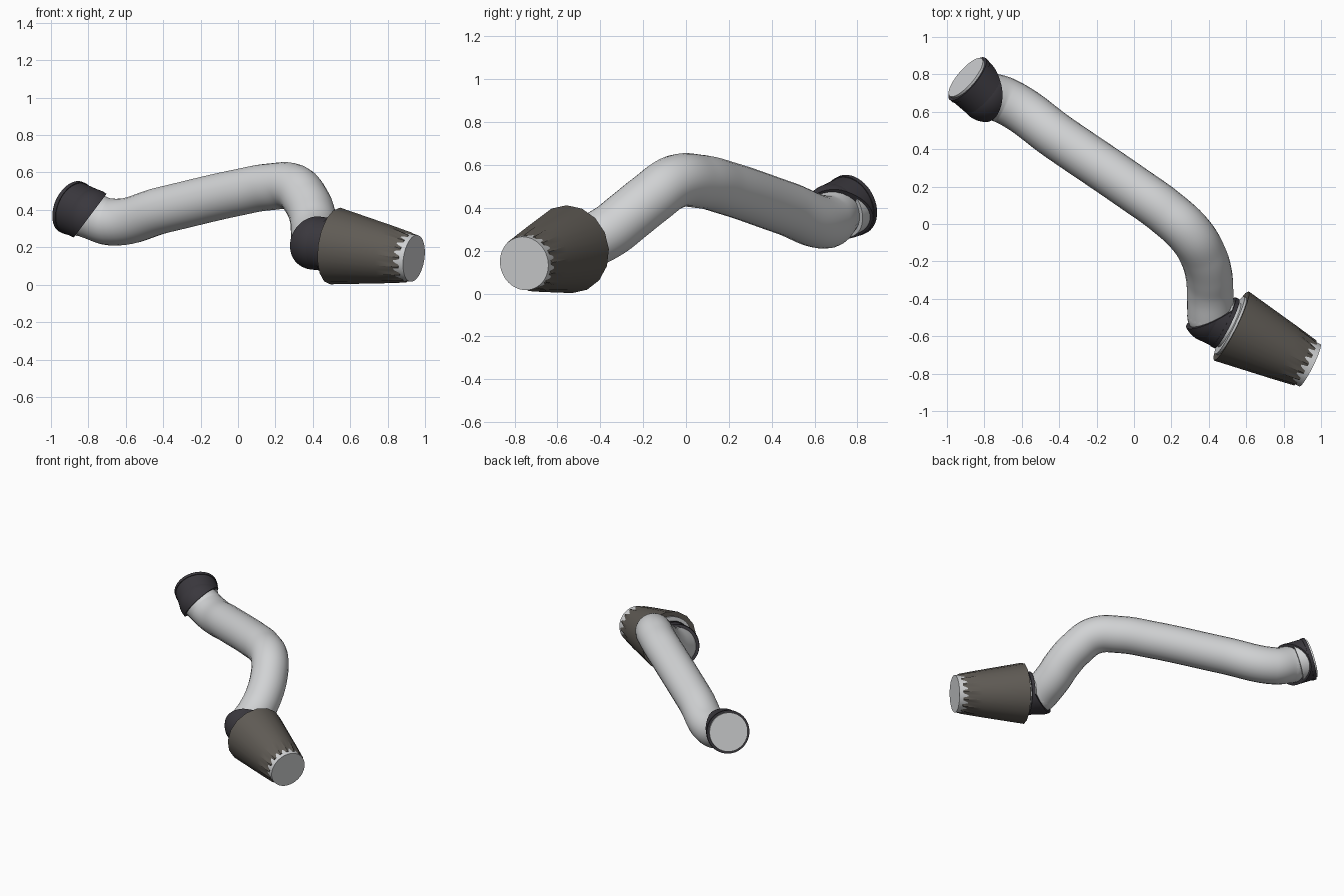
import bpy, bmesh
from math import cos, sin, pi, radians
from mathutils import Vector, Matrix

if "Cube" in bpy.data.objects:
    bpy.data.objects.remove(bpy.data.objects["Cube"])


def material(name, rgb):
    m = bpy.data.materials.new(name)
    m.use_nodes = True
    m.diffuse_color = (*rgb, 1)
    bsdf = next(n for n in m.node_tree.nodes if n.type == 'BSDF_PRINCIPLED')
    bsdf.inputs["Base Color"].default_value = (*rgb, 1)
    return m


LIGHT = material("light_grey", (0.64, 0.65, 0.66))
DARK = material("charcoal", (0.042, 0.039, 0.047))
BROWN = material("warm_grey", (0.115, 0.104, 0.09))


def finish(bm, name, mat, angle=35):
    bmesh.ops.recalc_face_normals(bm, faces=bm.faces)
    me = bpy.data.meshes.new(name)
    bm.to_mesh(me)
    bm.free()
    ob = bpy.data.objects.new(name, me)
    bpy.context.collection.objects.link(ob)
    me.materials.append(mat)
    bpy.ops.object.select_all(action='DESELECT')
    bpy.context.view_layer.objects.active = ob
    ob.select_set(True)
    bpy.ops.object.shade_smooth_by_angle(angle=radians(angle))
    return ob


def frame(origin, axis):
    """Matrix placing local z along axis, at origin."""
    return Matrix.Translation(origin) @ Vector(axis).to_track_quat('Z', 'Y').to_matrix().to_4x4()


def rod(bm, origin, axis, s0, s1, r0, r1=None):
    """Capped cylinder or cone between two distances along an axis."""
    mat = frame(origin, axis) @ Matrix.Translation((0, 0, (s0 + s1) / 2))
    bmesh.ops.create_cone(bm, cap_ends=True, segments=48, radius1=r0,
                          radius2=r0 if r1 is None else r1, depth=s1 - s0, matrix=mat)


def collar(name, centre, axis, cut, length):
    """Domed elbow: ball and sleeve, sliced through the centre where the tube enters."""
    bm = bmesh.new()
    bmesh.ops.create_uvsphere(bm, u_segments=48, v_segments=24, radius=0.145,
                              matrix=frame(centre, cut))
    rod(bm, centre, axis, 0, length - 0.02, 0.143)
    geom = bm.verts[:] + bm.edges[:] + bm.faces[:]
    res = bmesh.ops.bisect_plane(bm, geom=geom, plane_co=centre, plane_no=cut,
                                 clear_outer=True, dist=1e-5)
    rim = [e for e in res["geom_cut"] if isinstance(e, bmesh.types.BMEdge)]
    bmesh.ops.holes_fill(bm, edges=rim)
    rod(bm, centre, axis, length - 0.022, length, 0.147)
    finish(bm, name, DARK)


# Joint centres, outlet axes and slice directions
back_joint = Vector((-0.79, 0.69, 0.37))
back_axis = Vector((-0.72, 0.62, 0.32)).normalized()
back_cut = Vector((0.8, 0, -0.6))
cone_base = Vector((0.52, -0.545, 0.207))
cone_axis = Vector((0.885, -0.443, -0.14)).normalized()
front_joint = cone_base - cone_axis * 0.125
front_cut = Vector((-0.42, 0.87, 0.25)).normalized()

# Bent tube
path = [back_joint, (-0.68, 0.655, 0.335), (-0.4, 0.46, 0.4), (0, 0.187, 0.493),
        (0.17, 0.065, 0.523), (0.3, -0.055, 0.52), (0.37, -0.17, 0.44),
        (0.4, -0.27, 0.36), (0.407, -0.36, 0.29), front_joint]
cu = bpy.data.curves.new("bent_tube", 'CURVE')
cu.dimensions = '3D'
cu.bevel_depth = 0.125
cu.bevel_resolution = 10
cu.resolution_u = 10
cu.use_fill_caps = True
sp = cu.splines.new('BEZIER')
sp.bezier_points.add(len(path) - 1)
for p, co in zip(sp.bezier_points, path):
    p.co = co
    p.handle_left_type = p.handle_right_type = 'AUTO'
sp.use_smooth = True
cu.materials.append(LIGHT)
tube = bpy.data.objects.new("bent_tube", cu)
bpy.context.collection.objects.link(tube)

# Rounded elbow so the tube meets each collar cleanly
for name, centre in (("back_tube_end", back_joint), ("front_tube_end", front_joint)):
    bm = bmesh.new()
    bmesh.ops.create_uvsphere(bm, u_segments=32, v_segments=16, radius=0.125,
                              matrix=Matrix.Translation(centre))
    finish(bm, name, LIGHT)

# Dark collars
collar("back_collar", back_joint, back_axis, back_cut, 0.14)
collar("front_collar", front_joint, cone_axis, front_cut, 0.098)

# Light discs and core showing at the openings
bm = bmesh.new()
rod(bm, back_joint, back_axis, 0.05, 0.153, 0.132)
finish(bm, "back_end_disc", LIGHT)
bm = bmesh.new()
rod(bm, cone_base, cone_axis, -0.06, 0.1, 0.131)
rod(bm, cone_base, cone_axis, -0.01, 0.02, 0.172)
rod(bm, cone_base, cone_axis, 0.3, 0.475, 0.13, 0.126)
finish(bm, "cone_core", LIGHT)

# Fluted cone: grooves deepen towards the narrow end
LOBES = 16
chord = cos(pi / LOBES)
rings = [(0.004, 0.165, 0.165), (0, 0.207, 0.207 * chord), (0.32, 0.156, 0.156 * chord),
         (0.448, 0.134, 0.118), (0.448, 0.1, 0.1)]
bm = bmesh.new()
mat = frame(cone_base, cone_axis)
loops = []
for s, ridge, groove in rings:
    loop = []
    for i in range(LOBES * 2):
        a = pi * i / LOBES
        r = groove if i % 2 else ridge
        loop.append(bm.verts.new(mat @ Vector((r * cos(a), r * sin(a), s))))
    loops.append(loop)
for lo, hi in zip(loops, loops[1:]):
    for i in range(LOBES * 2):
        j = (i + 1) % (LOBES * 2)
        bm.faces.new((lo[i], lo[j], hi[j], hi[i]))
bm.faces.new(loops[0])
bm.faces.new(loops[-1])
finish(bm, "fluted_cone", BROWN, 30)
